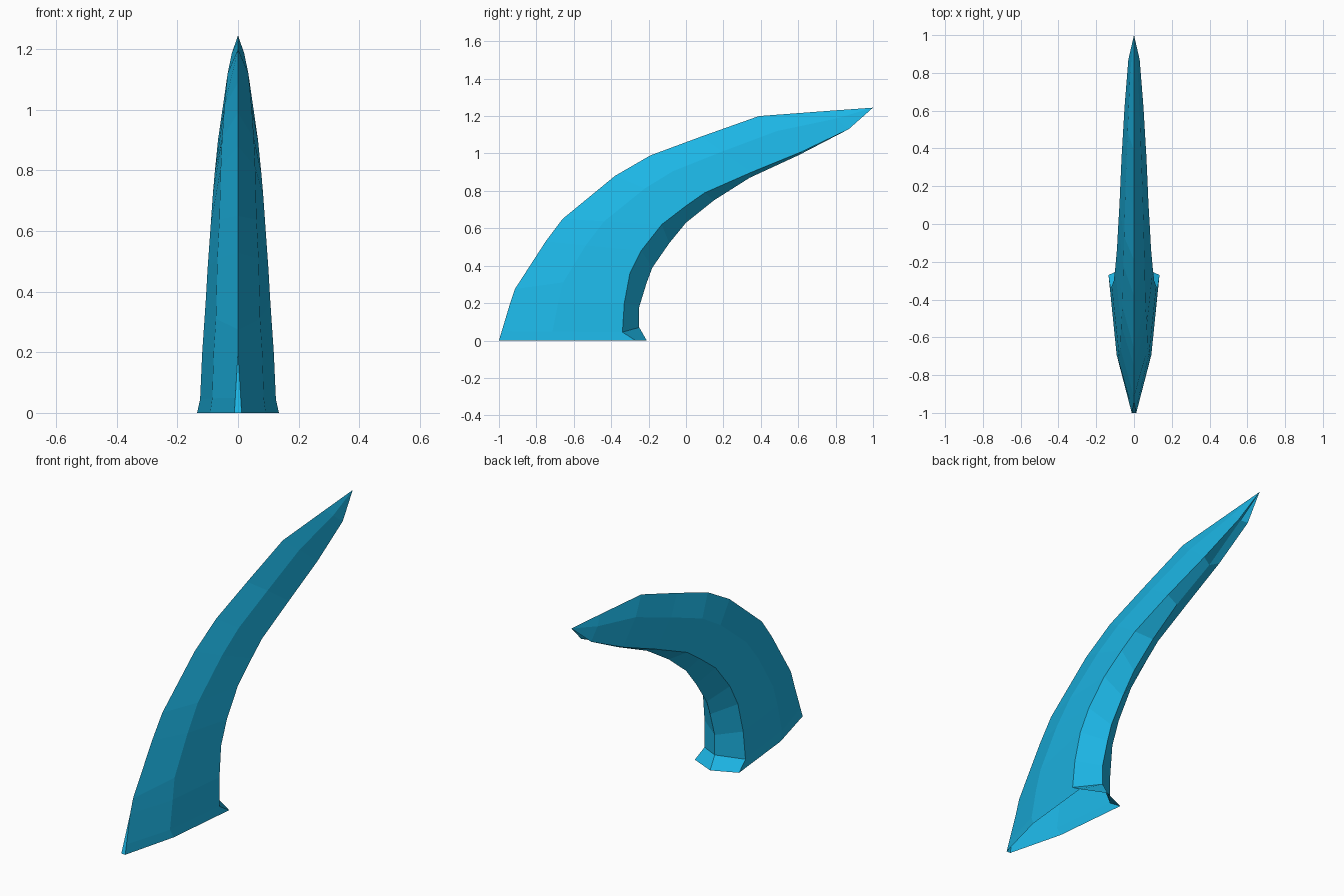
import bpy, bmesh
from mathutils import Vector

if "Cube" in bpy.data.objects:
    bpy.data.objects.remove(bpy.data.objects["Cube"])

# Stations from base to tip: front ridge (y, z), side rim (y, z), rim half width, back ridge (y, z)
STATIONS = [
    ((-1.00, 0.00), (-0.27, 0.00), 0.135, (-0.21, 0.00)),
    ((-0.985, 0.05), (-0.34, 0.045), 0.125, (-0.25, 0.07)),
    ((-0.94, 0.20), (-0.33, 0.20), 0.118, (-0.25, 0.18)),
    ((-0.915, 0.275), (-0.30, 0.36), 0.107, (-0.21, 0.31)),
    ((-0.75, 0.53), (-0.24, 0.48), 0.100, (-0.18, 0.39)),
    ((-0.66, 0.65), (-0.13, 0.62), 0.090, (-0.09, 0.52)),
    ((-0.38, 0.88), (0.00, 0.72), 0.083, (0.00, 0.63)),
    ((-0.19, 0.99), (0.10, 0.79), 0.077, (0.15, 0.75)),
    ((0.08, 1.09), (0.35, 0.90), 0.066, (0.34, 0.87)),
    ((0.39, 1.20), (0.62, 1.01), 0.050, (0.60, 0.99)),
    ((0.75, 1.227), (0.87, 1.13), 0.030, (0.85, 1.145)),
    ((1.00, 1.245), (1.00, 1.245), 0.0, (1.00, 1.245)),
]
FRONT_WIDTH = {0: 0.012, 1: 0.009}


def half_section(i, side):
    """Points of one half cross-section, from front ridge to back ridge."""
    front, rim, w, back = STATIONS[i]
    f, r = Vector((0, *front)), Vector((side * w, *rim))
    mid = f.lerp(r, 0.42)
    mid.x = side * w * 0.68
    edge = f + Vector((side * FRONT_WIDTH.get(i, 0), 0, 0))
    return [f, edge, mid, r, Vector((0, *back))]


# Curved horn, open at the base
bm = bmesh.new()
for side in (1, -1):
    rows = [[bm.verts.new(p) for p in half_section(i, side)]
            for i in range(len(STATIONS))]
    for a, b in zip(rows, rows[1:]):
        for k in range(4):
            quad = [a[k], a[k + 1], b[k + 1], b[k]]
            bm.faces.new(quad if side > 0 else quad[::-1])
bmesh.ops.remove_doubles(bm, verts=bm.verts[:], dist=0.0005)
bmesh.ops.recalc_face_normals(bm, faces=bm.faces[:])
mesh = bpy.data.meshes.new("curved_horn")
bm.to_mesh(mesh)
bm.free()
horn = bpy.data.objects.new("curved_horn", mesh)
bpy.context.collection.objects.link(horn)

# Blue colour
mat = bpy.data.materials.new("blue")
mat.diffuse_color = (0.012, 0.47, 0.79, 1)
mat.use_nodes = True
mat.node_tree.nodes["Principled BSDF"].inputs["Base Color"].default_value = mat.diffuse_color
mesh.materials.append(mat)
